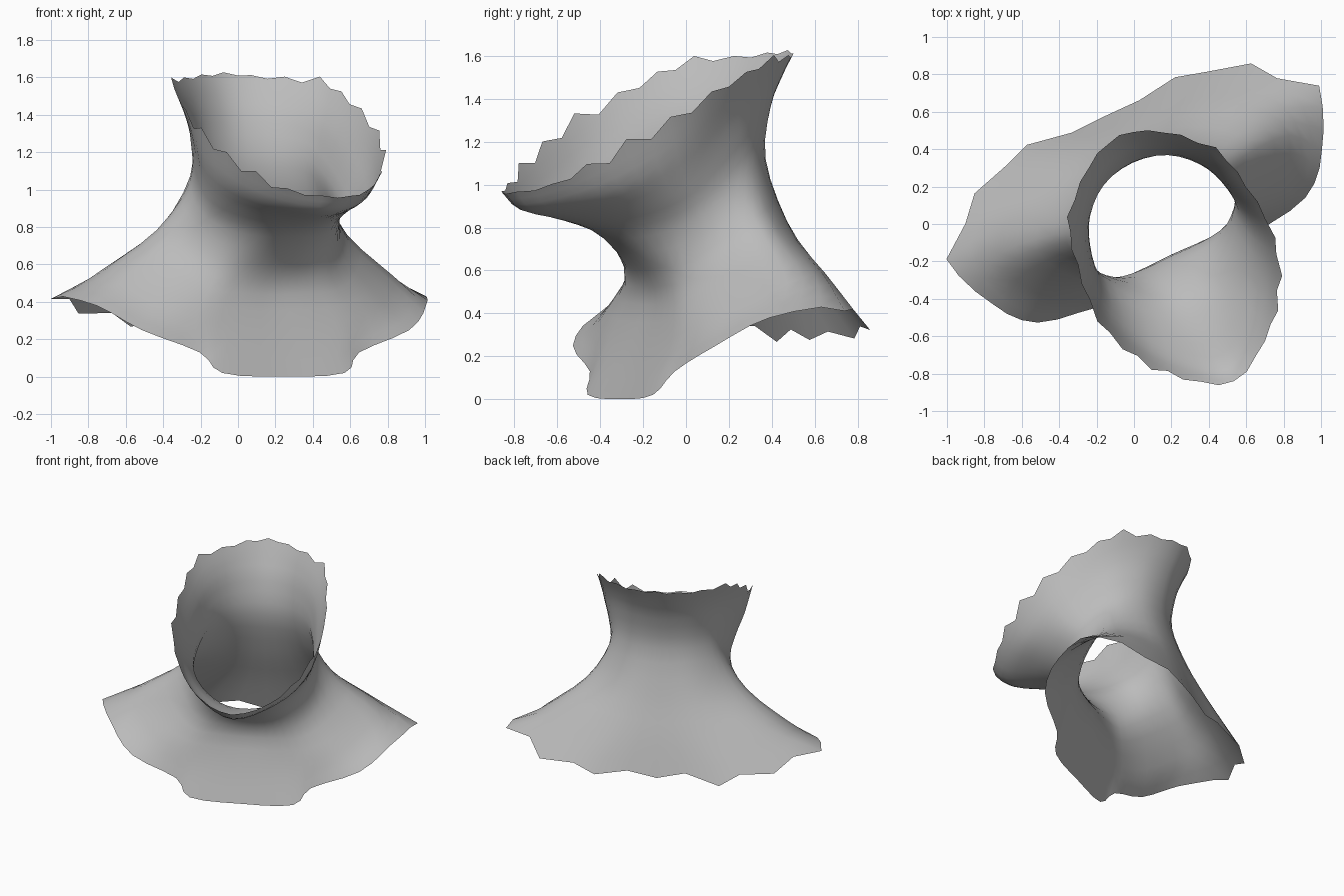
import bpy
import math
import random
from mathutils import Vector

random.seed(4)
cube = bpy.data.objects.get("Cube")
if cube:
    bpy.data.objects.remove(cube, do_unlink=True)

# Half cross-sections from front centre to back centre: (sideways, forward, up)
collar_rim = [(0, .38, 0), (.36, .38, .02), (.47, .32, .13), (.79, .26, .25),
              (.97, .07, .38), (1.06, -.26, .43), (.61, -.59, .31), (0, -.58, .3)]
shoulders = [(0, .28, .27), (.27, .28, .28), (.47, .26, .32), (.68, .17, .39),
             (.84, -.08, .54), (.72, -.31, .59), (.36, -.47, .57), (0, -.49, .55)]
neck_base = [(0, .24, .52), (.18, .24, .53), (.34, .21, .54), (.47, .1, .64),
             (.56, -.08, .76), (.45, -.22, .81), (.24, -.35, .83), (0, -.39, .8)]
throat = [(0, .45, .75), (.16, .4, .75), (.32, .27, .79), (.41, .14, .88),
          (.4, -.02, 1), (.33, -.15, 1.1), (.19, -.26, 1.12), (0, -.3, 1.12)]
under_jaw = [(0, .67, .83), (.17, .6, .85), (.33, .44, .9), (.43, .25, 1),
             (.41, .03, 1.2), (.34, -.14, 1.32), (.2, -.28, 1.36), (0, -.34, 1.36)]
jaw = [(0, .9, .88), (.2, .78, .91), (.38, .58, .99), (.48, .33, 1.14),
       (.45, .07, 1.33), (.38, -.15, 1.46), (.21, -.33, 1.5), (0, -.4, 1.5)]
jaw_rim = [(0, .99, .96), (.24, .86, 1), (.42, .66, 1.13), (.52, .38, 1.3),
           (.5, .07, 1.47), (.43, -.18, 1.58), (.22, -.38, 1.6), (0, -.46, 1.62)]
sections = [collar_rim, shoulders, neck_base, throat, under_jaw, jaw, jaw_rim]

TURN = math.radians(25)
STEPS = 3


def place(side, forward, up):
    """Turn a section point into the model frame, leaning slightly left with height."""
    side += .09 + .04 * min(up, 1)
    return Vector((side * math.cos(TURN) + forward * math.sin(TURN),
                   side * math.sin(TURN) - forward * math.cos(TURN), up))


def full_ring(half):
    """Mirror a half section into a closed loop."""
    mirrored = [(-s, f, u) for s, f, u in half[-2:0:-1]]
    return [place(*p) for p in half + mirrored]


def spline(a, b, c, d, t):
    """Smooth curve from b to c."""
    return (b + (c - a) * (t / 2) + (a * 2 - b * 5 + c * 4 - d) * (t * t / 2)
            + (b * 3 - a - c * 3 + d) * (t ** 3 / 2))


def smooth_loop(points):
    n = len(points)
    return [spline(points[i - 1], points[i], points[(i + 1) % n], points[(i + 2) % n], k / STEPS)
            for i in range(n) for k in range(STEPS)]


def smooth_path(points):
    ext = [points[0] * 2 - points[1]] + points + [points[-1] * 2 - points[-2]]
    path = [spline(*ext[i:i + 4], k / STEPS)
            for i in range(len(points) - 1) for k in range(STEPS)]
    return path + [points[-1]]


# Loft the sections into a grid of rows
loops = [smooth_loop(full_ring(s)) for s in sections]
columns = [smooth_path(list(col)) for col in zip(*loops)]
count, height = len(columns), len(columns[0])

# Ragged torn edges: all round the jaw, and at the back of the collar
for j, col in enumerate(columns):
    tooth = (1 if j % 2 else -1) * random.uniform(.2, .65)
    back = 1 - abs(j / count - .5) * 2
    amount = .4 if back < .15 or back > .8 else 1
    col[-1] += (col[-1] - col[-2]) * tooth * amount
    if back > .7:
        col[0] += (col[0] - col[1]) * tooth * .6

verts = [columns[j][i] for i in range(height) for j in range(count)]
faces = []
for i in range(height - 1):
    for j in range(count):
        k = (j + 1) % count
        faces.append((i * count + j, i * count + k, (i + 1) * count + k, (i + 1) * count + j))

# Matte grey skin
grey = bpy.data.materials.new("plain_grey")
grey.use_nodes = True
colour = (.5, .5, .5, 1)
grey.diffuse_color = colour
grey.node_tree.nodes["Principled BSDF"].inputs["Base Color"].default_value = colour

# Open neck shell
mesh = bpy.data.meshes.new("neck_shell")
mesh.from_pydata(verts, [], faces)
mesh.materials.append(grey)
mesh.update()
neck = bpy.data.objects.new("neck_shell", mesh)
bpy.context.collection.objects.link(neck)
for polygon in mesh.polygons:
    polygon.use_smooth = True
